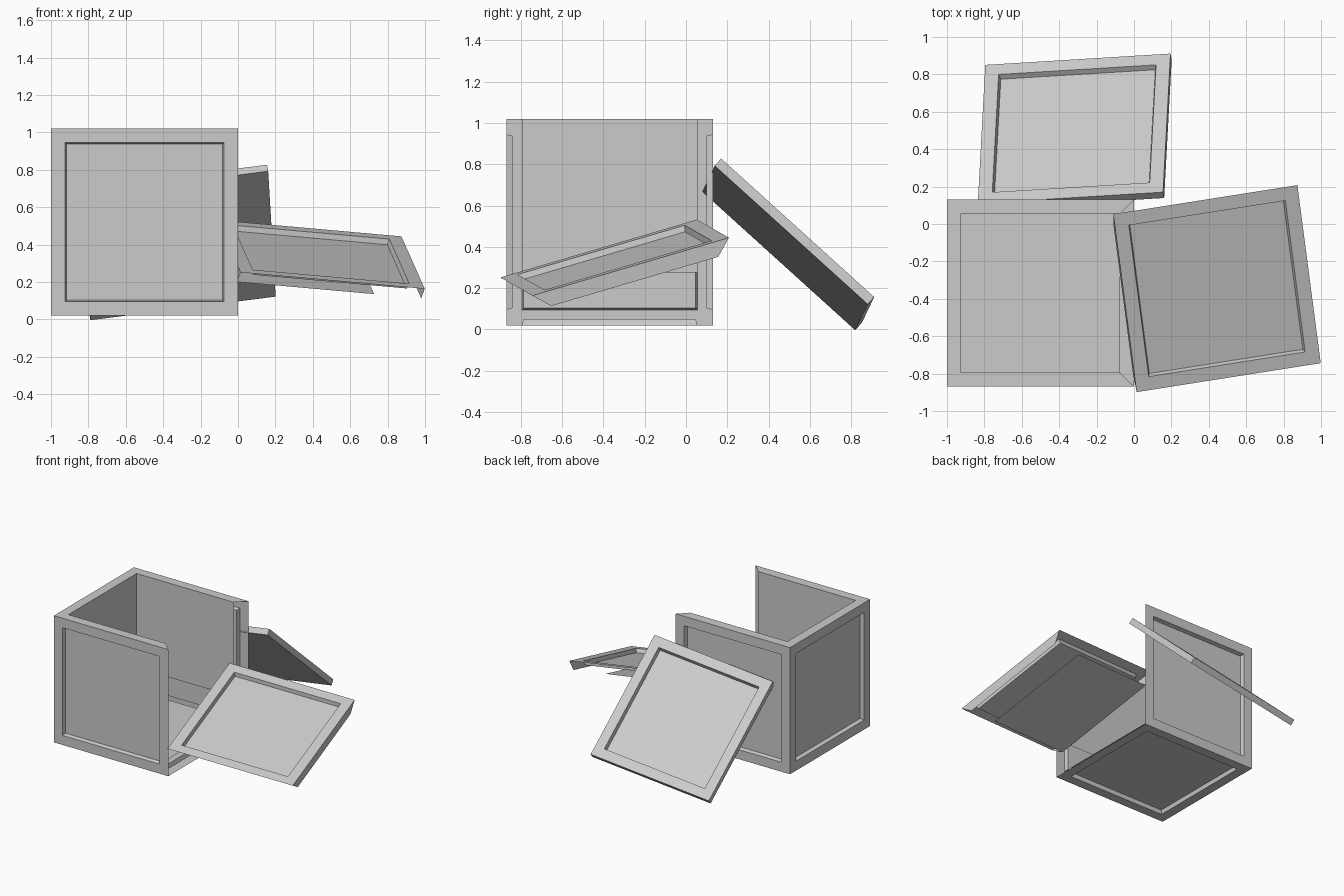
import bpy, bmesh
from mathutils import Vector, Matrix

if "Cube" in bpy.data.objects:
    bpy.data.objects.remove(bpy.data.objects["Cube"])

T = 0.075      # frame width and wall depth
REC = 0.03     # recess depth
TAPER = 0.008  # slope of the recess sides


def square(bm, r, z):
    return [bm.verts.new((x * r, y * r, z)) for x, y in ((-1, -1), (1, -1), (1, 1), (-1, 1))]


def bridge(bm, a, b):
    for i in range(4):
        j = (i + 1) % 4
        bm.faces.new((a[i], a[j], b[j], b[i]))


def quad(bm, pts):
    bm.faces.new([bm.verts.new(p) for p in pts])


def panel(name, centre, xa, ya, plate=None, rims=(), slab=0.0):
    """Framed panel: local x/y span the face, local z is the outward normal."""
    bm = bmesh.new()
    # outer frame, sloped recess side, recess floor
    outer = square(bm, 0.5, 0)
    lip = square(bm, 0.5 - T, 0)
    floor = square(bm, 0.5 - T - TAPER, -REC)
    bridge(bm, outer, lip)
    bridge(bm, lip, floor)
    bm.faces.new(floor)
    # solid back for a closed slab
    if slab:
        back = square(bm, 0.5, -slab)
        bridge(bm, back, outer)
        bm.faces.new(back[::-1])
    # inner lining sheet
    if plate:
        lo, hi = plate
        r = 0.5 - T
        quad(bm, [(-r, lo, -T), (-r, hi, -T), (r, hi, -T), (r, lo, -T)])
    # flat mitred edge strips
    for s in rims:
        e, r = 0.5 * s, 0.5 - T
        pts = [(-0.5, e, 0), (0.5, e, 0), (r, e, -T), (-r, e, -T)]
        quad(bm, pts if s > 0 else pts[::-1])
    x = Vector(xa).normalized()
    y = Vector(ya)
    y = (y - x * y.dot(x)).normalized()
    m = Matrix((x, y, x.cross(y))).transposed().to_4x4()
    m.translation = Vector(centre)
    me = bpy.data.meshes.new(name)
    bm.to_mesh(me)
    bm.free()
    ob = bpy.data.objects.new(name, me)
    ob.matrix_world = m
    bpy.context.collection.objects.link(ob)


# standing crate: three walls and a floor
UP = (0, 0, 1)
LINING = (-0.244, 0.5)
for name, c, xa in (("front_wall", (-0.5, -0.87, 0.52), (1, 0, 0)),
                    ("back_wall", (-0.5, 0.13, 0.52), (-1, 0, 0)),
                    ("left_wall", (-1, -0.37, 0.52), (0, -1, 0))):
    panel(name, c, xa, UP, LINING, (1,))
panel("floor_panel", (-0.5, -0.37, 0.02), (1, 0, 0), (0, -1, 0), (-0.425, 0.425))

# fallen right wall, leaning on the open side
P, Q = Vector((-0.112, 0.052, 0.533)), Vector((0.872, 0.209, 0.446))
R, S = Vector((1.0, -0.743, 0.163)), Vector((0.013, -0.902, 0.252))
panel("fallen_wall", (P + R) / 2, P - S, P - Q, LINING, (1, -1))

# lid leaning against the back
A, B, C = Vector((-0.79, 0.847, 0.035)), Vector((0.193, 0.907, 0.16)), Vector((0.15, 0.174, 0.823))
panel("leaning_lid", (A + C) / 2, B - A, B - C, slab=0.047)
